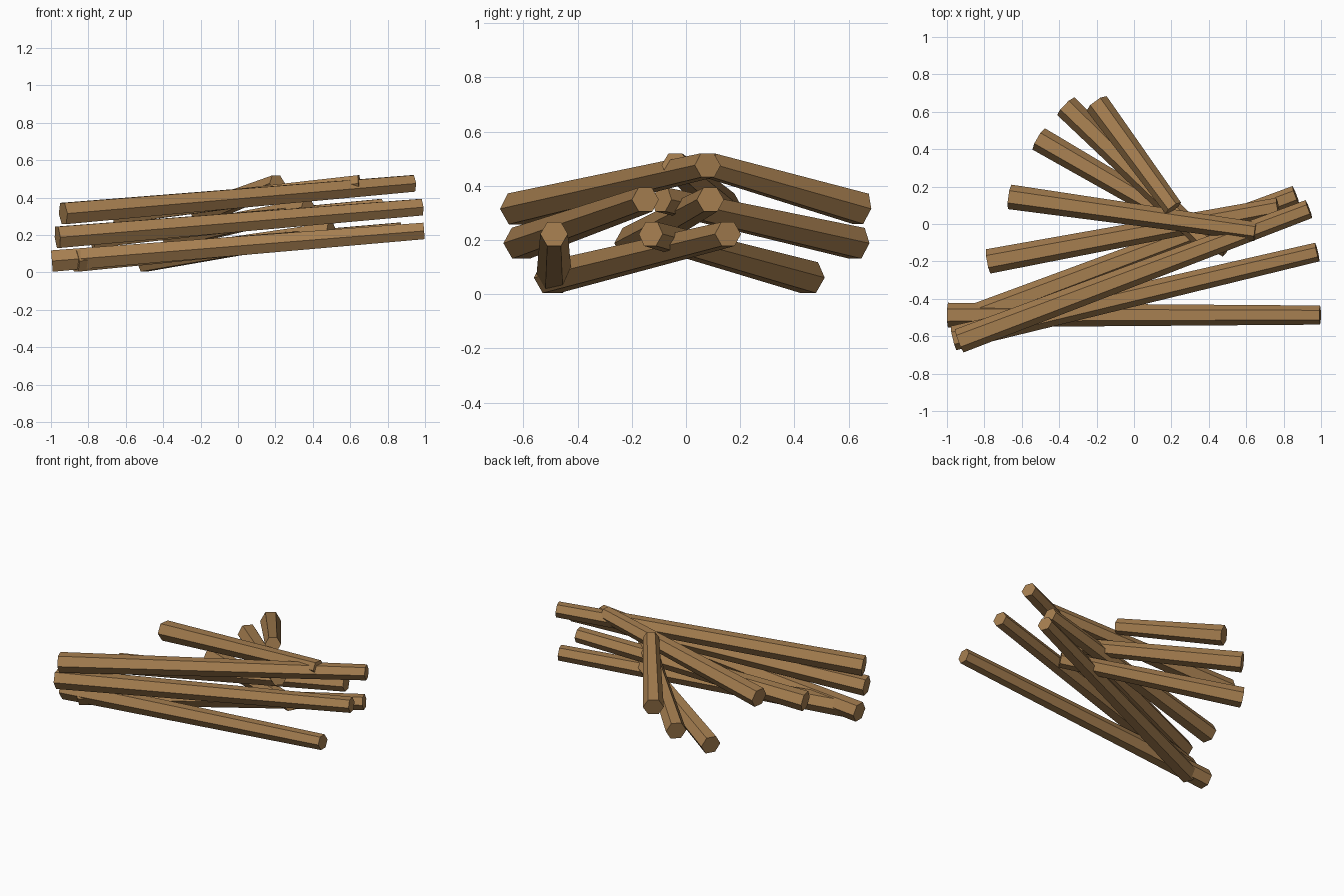
import bpy
import bmesh
from math import cos, sin, pi
from mathutils import Vector

cube = bpy.data.objects.get("Cube")
if cube:
    bpy.data.objects.remove(cube, do_unlink=True)

# Wood colour
WOOD = (0.38, 0.21, 0.08, 1.0)
wood = bpy.data.materials.new("brown_wood")
wood.use_nodes = True
wood.diffuse_color = WOOD
wood.node_tree.nodes["Principled BSDF"].inputs["Base Color"].default_value = WOOD

SIDES = 6
THICK, THIN = 0.066, 0.051   # radius at the low and high ends
LOW_Z, HIGH_Z = 0.061, 0.222
LAYER_STEP = 0.127


def make_log(name, low, high):
    """Tapered hexagonal log with a flat side facing up."""
    axis = (high - low).normalized()
    side = Vector((0, 0, 1)).cross(axis).normalized()
    up = axis.cross(side)
    bm = bmesh.new()
    rings = []
    for centre, radius in ((low, THICK), (high, THIN)):
        angles = [2 * pi * i / SIDES for i in range(SIDES)]
        rings.append([bm.verts.new(centre + radius * (side * cos(a) + up * sin(a)))
                      for a in angles])
    a, b = rings
    for i in range(SIDES):
        j = (i + 1) % SIDES
        bm.faces.new((a[i], a[j], b[j], b[i]))
    bm.faces.new(a[::-1])
    bm.faces.new(b)
    bmesh.ops.recalc_face_normals(bm, faces=bm.faces)
    mesh = bpy.data.meshes.new(name)
    bm.to_mesh(mesh)
    bm.free()
    mesh.materials.append(wood)
    obj = bpy.data.objects.new(name, mesh)
    bpy.context.collection.objects.link(obj)


# Each layer: long, middle and short log, as low end x, y and high end x, y
layers = {
    "bottom": [(-0.995, -0.487, 0.995, -0.487),
               (-0.87, -0.50, 0.865, 0.155),
               (-0.51, 0.455, 0.50, -0.13)],
    "middle": [(-0.965, -0.61, 0.98, -0.15),
               (-0.78, -0.20, 0.77, 0.09),
               (-0.365, 0.63, 0.375, -0.09)],
    "top": [(-0.935, -0.625, 0.935, 0.08),
            (-0.665, 0.145, 0.65, -0.04),
            (-0.20, 0.645, 0.21, 0.085)],
}
for level, (layer, logs) in enumerate(layers.items()):
    rise = level * LAYER_STEP
    for kind, (x0, y0, x1, y1) in zip(("long", "medium", "short"), logs):
        make_log(f"{layer}_{kind}_log",
                 Vector((x0, y0, LOW_Z + rise)),
                 Vector((x1, y1, HIGH_Z + rise)))
